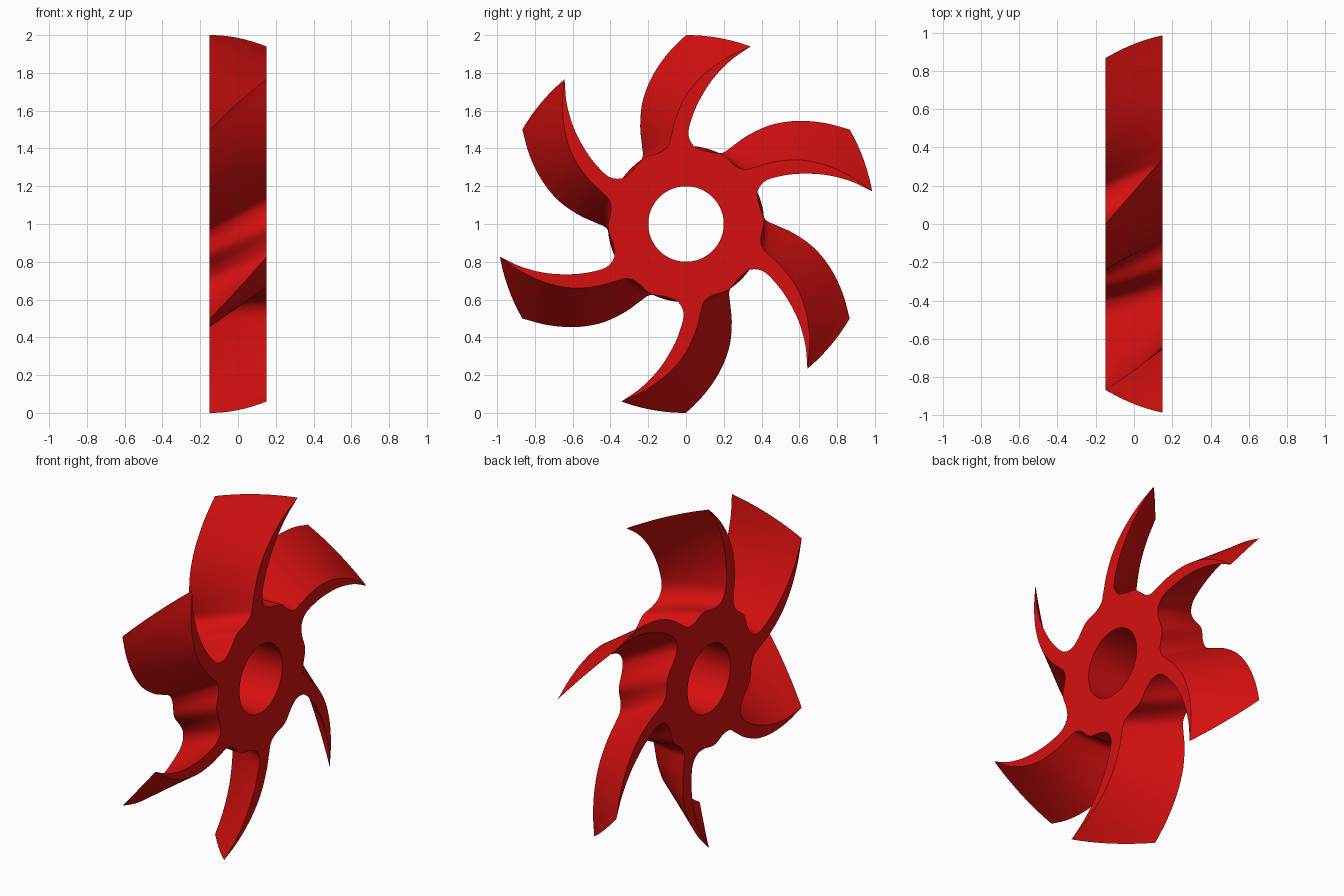
import bpy, bmesh, math
from mathutils import Vector, Matrix

cube = bpy.data.objects.get("Cube")
if cube:
    bpy.data.objects.remove(cube, do_unlink=True)

BLADES = 6
HALF = 0.15                  # half thickness along x
TWIST = math.radians(20)
LAYERS = 10
HOLE = 0.2

red = bpy.data.materials.new("red")
red.use_nodes = True
colour = (0.68, 0.005, 0.005, 1)
red.diffuse_color = colour
red.node_tree.nodes["Principled BSDF"].inputs["Base Color"].default_value = colour

# Gap between two blades as (y, z): tip, hollow side, root, back of next blade, tip
GAP = [(0.342, 0.94), (0.237, 0.866), (0.142, 0.767), (0.071, 0.655), (0.03, 0.558),
       (0.013, 0.475), (0.04, 0.415), (0.10, 0.387), (0.19, 0.368), (0.255, 0.312),
       (0.31, 0.288), (0.37, 0.302), (0.47, 0.329), (0.60, 0.339), (0.735, 0.313),
       (0.868, 0.254), (0.985, 0.174)]


def smooth_path(points, steps=5):
    """Catmull-Rom curve through the points, without the last one."""
    p = [Vector(q) for q in points]
    p = [2 * p[0] - p[1]] + p + [2 * p[-1] - p[-2]]
    path = []
    for a, b, c, d in zip(p, p[1:], p[2:], p[3:]):
        for i in range(steps):
            t = i / steps
            path.append(0.5 * (2 * b + (c - a) * t + (2 * a - 5 * b + 4 * c - d) * t * t
                               + (3 * b - a - 3 * c + d) * t ** 3))
    return path


def twisted_wall(bm, outline):
    """Sweep a closed outline along x with twist; return first and last rings."""
    rings = []
    for k in range(LAYERS + 1):
        t = k / LAYERS
        turn = Matrix.Rotation(TWIST * t, 3, 'X')
        rings.append([bm.verts.new(turn @ Vector((HALF - 2 * HALF * t, y, z)))
                      for y, z in outline])
    n = len(outline)
    for low, high in zip(rings, rings[1:]):
        for i in range(n):
            j = (i + 1) % n
            bm.faces.new((low[i], low[j], high[j], high[i]))
    return rings[0], rings[-1]


# Full blade outline, repeated clockwise around the hub
gap = smooth_path(GAP)
outline = []
for b in range(BLADES):
    turn = Matrix.Rotation(-b * math.tau / BLADES, 2)
    outline += [turn @ p for p in gap]
bore = [(HOLE * math.cos(a), HOLE * math.sin(a))
        for a in (i * math.tau / 72 for i in range(72))]

bm = bmesh.new()
outer = twisted_wall(bm, outline)
inner = twisted_wall(bm, bore)

# Flat end faces between the outline and the bore
for out_ring, in_ring in zip(outer, inner):
    edges = []
    for ring in (out_ring, in_ring):
        edges += [bm.edges.get((ring[i - 1], ring[i])) for i in range(len(ring))]
    bmesh.ops.triangle_fill(bm, use_beauty=True, use_dissolve=False, edges=edges)

bmesh.ops.recalc_face_normals(bm, faces=bm.faces)
mesh = bpy.data.meshes.new("impeller")
bm.to_mesh(mesh)
bm.free()
mesh.materials.append(red)

impeller = bpy.data.objects.new("impeller", mesh)
impeller.location.z = 1
bpy.context.collection.objects.link(impeller)
bpy.ops.object.select_all(action='DESELECT')
impeller.select_set(True)
bpy.context.view_layer.objects.active = impeller
bpy.ops.object.shade_smooth_by_angle(angle=math.radians(35))
